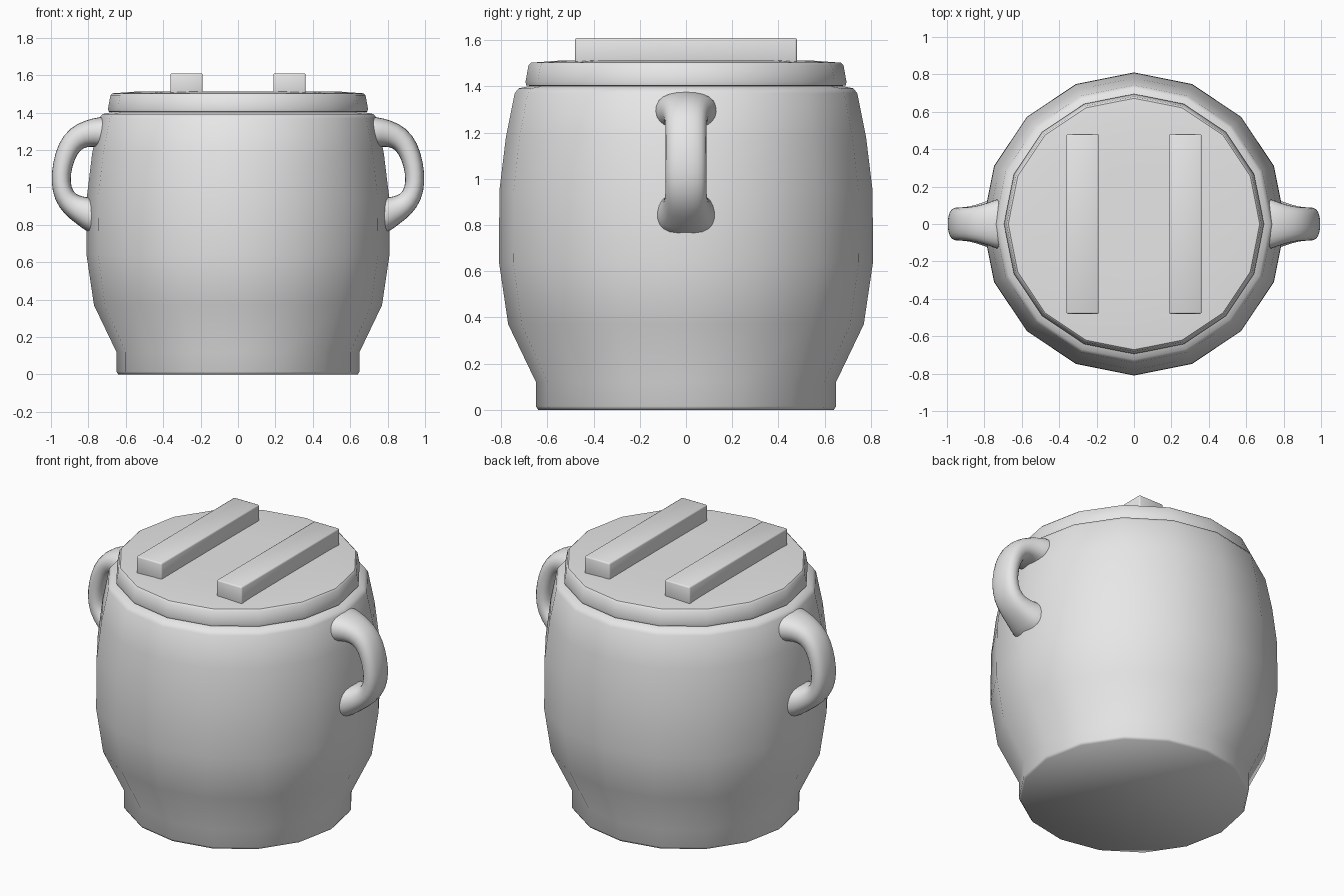
import bpy
import bmesh
from math import cos, sin, pi, copysign, radians
from mathutils import Vector

cube = bpy.data.objects.get("Cube")
if cube:
    bpy.data.objects.remove(cube, do_unlink=True)

clay = bpy.data.materials.new("plain grey")
clay.use_nodes = True
clay.diffuse_color = (0.8, 0.8, 0.8, 1)
clay.node_tree.nodes["Principled BSDF"].inputs["Base Color"].default_value = (0.8, 0.8, 0.8, 1)


def finish(name, bm, angle):
    bmesh.ops.recalc_face_normals(bm, faces=bm.faces)
    mesh = bpy.data.meshes.new(name)
    bm.to_mesh(mesh)
    bm.free()
    mesh.materials.append(clay)
    obj = bpy.data.objects.new(name, mesh)
    bpy.context.collection.objects.link(obj)
    bpy.ops.object.select_all(action="DESELECT")
    obj.select_set(True)
    bpy.context.view_layer.objects.active = obj
    bpy.ops.object.shade_smooth_by_angle(angle=radians(angle))
    return obj


def skin(bm, rings):
    """Join rings of points with quads and cap both ends."""
    loops = [[bm.verts.new(p) for p in ring] for ring in rings]
    for a, b in zip(loops, loops[1:]):
        for i in range(len(a)):
            j = (i + 1) % len(a)
            bm.faces.new((a[i], a[j], b[j], b[i]))
    bm.faces.new(loops[0])
    bm.faces.new(loops[-1])


def turned(name, profile, angle, sides=16):
    bm = bmesh.new()
    turns = [2 * pi * i / sides for i in range(sides)]
    skin(bm, [[(r * cos(t), r * sin(t), z) for t in turns] for r, z in profile])
    return finish(name, bm, angle)


# Pot body with a narrow foot and a rounded rim
turned("pot_body", [
    (0.64, 0), (0.65, 0.015), (0.65, 0.12), (0.77, 0.37), (0.81, 0.64),
    (0.808, 0.95), (0.78, 1.18), (0.742, 1.37), (0.725, 1.392), (0.66, 1.405)], 62)

# Lid with a slightly domed top
turned("lid", [
    (0.66, 1.40), (0.692, 1.405), (0.695, 1.42), (0.682, 1.493),
    (0.672, 1.503), (0.55, 1.512), (0.3, 1.514)], 40)

# Handle sections: distance out, height, half thickness, half width
sections = [
    (0.66, 1.29, 0.10, 0.16), (0.74, 1.295, 0.085, 0.135),
    (0.80, 1.29, 0.075, 0.11), (0.865, 1.265, 0.067, 0.094),
    (0.91, 1.21, 0.06, 0.092), (0.94, 1.12, 0.054, 0.092),
    (0.949, 1.03, 0.053, 0.092), (0.933, 0.955, 0.056, 0.092),
    (0.89, 0.905, 0.065, 0.094), (0.83, 0.875, 0.08, 0.11),
    (0.77, 0.85, 0.10, 0.135), (0.70, 0.83, 0.11, 0.15)]


def rounded(v):
    return copysign(abs(v) ** 0.8, v)


def handle(name, side):
    bm = bmesh.new()
    rings = []
    last = len(sections) - 1
    for k, (x, z, thick, wide) in enumerate(sections):
        before, after = sections[max(k - 1, 0)], sections[min(k + 1, last)]
        along = Vector((after[0] - before[0], 0, after[1] - before[1])).normalized()
        out = Vector((-along.z, 0, along.x))
        ring = []
        for i in range(12):
            t = 2 * pi * i / 12
            p = Vector((x, 0, z)) + out * thick * rounded(cos(t))
            ring.append((side * p.x, wide * rounded(sin(t)), p.z))
        rings.append(ring)
    skin(bm, rings)
    obj = finish(name, bm, 80)
    obj.modifiers.new("soften", "SUBSURF").levels = 1
    obj.modifiers["soften"].render_levels = 1


handle("left_handle", 1)
handle("right_handle", -1)


# Two bars across the lid
def lid_bar(name, x):
    bm = bmesh.new()
    bmesh.ops.create_cube(bm, size=1)
    bmesh.ops.scale(bm, vec=(0.173, 0.96, 0.12), verts=bm.verts)
    bmesh.ops.translate(bm, vec=(x, 0, 1.55), verts=bm.verts)
    bmesh.ops.bevel(bm, geom=bm.edges[:], offset=0.008, segments=2,
                    profile=0.5, affect="EDGES")
    finish(name, bm, 50)


lid_bar("left_lid_bar", 0.275)
lid_bar("right_lid_bar", -0.275)
